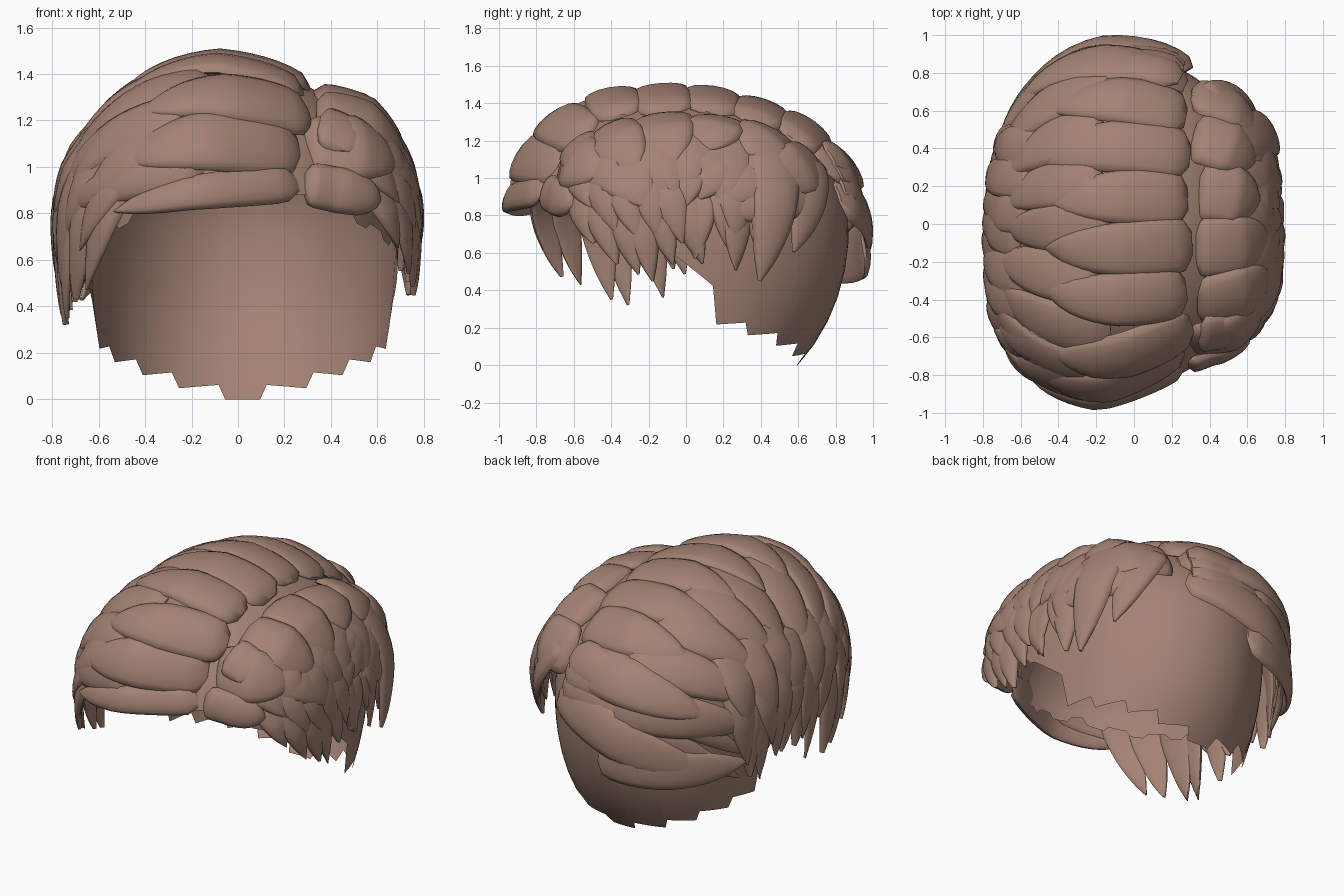
import bpy, bmesh, math, random
from mathutils import Vector

random.seed(4)
cube = bpy.data.objects.get("Cube")
if cube:
    bpy.data.objects.remove(cube)

hair = bpy.data.materials.new("warm brown hair")
hair.use_nodes = True
color = (0.37, 0.225, 0.175, 1)
hair.diffuse_color = color
hair.node_tree.nodes["Principled BSDF"].inputs["Base Color"].default_value = color

CENTRE = Vector((0, 0, 0.72))
RX, RY, RZ = 0.76, 0.95, 0.715


def jitter(amount):
    return random.uniform(-amount, amount)


def field(v):
    """Hair envelope around the head: equals 1 on the surface."""
    front = v.y < 0
    ry = RY
    if front:
        ry -= 0.18 * min(1, max(0, (v.x + 0.2) / 0.6))
    rz = RZ if v.z > 0 else 2.0
    return abs(v.x / RX) ** 2.2 + abs(v.y / ry) ** (3.5 if front else 2.15) + (v.z / rz) ** 2


def project(p):
    v = p - CENTRE
    low, high = 0.1, 5.0
    for _ in range(20):
        mid = (low + high) / 2
        if field(v * mid) > 1:
            high = mid
        else:
            low = mid
    return v * low + CENTRE


def normal(p):
    v, e = p - CENTRE, 0.01
    axes = (Vector((e, 0, 0)), Vector((0, e, 0)), Vector((0, 0, e)))
    return Vector([field(v + a) - field(v - a) for a in axes]).normalized()


def swept(a, phi):
    """Point at angle a from the middle plane, phi from the front over the top."""
    a, phi = math.radians(a), math.radians(phi)
    return CENTRE + Vector((RX * math.sin(a), -RY * math.cos(a) * math.cos(phi),
                            RZ * math.cos(a) * math.sin(phi)))


def side_point(side, y, z):
    h = max(0, z - CENTRE.z) / RZ
    x = RX * math.sqrt(max(0.08, 1 - abs(y / RY) ** 3 - h * h))
    return Vector((side * x, y, z))


def lock(bm, root, tip, half_width, thick, lifts, taper=2.0, bend=0.0, tilt=0.0):
    """Domed leaf-shaped lock on the envelope; lifts are its heights at root and tip."""
    steps, arc = 14, 8
    root, tip = project(root), project(tip)
    path = []
    for i in range(steps + 1):
        t = i / steps
        p = root.lerp(tip, t)
        p.z += bend * math.sin(math.pi * t)
        path.append(project(p))
    rings = []
    for i, p in enumerate(path):
        t = i / steps
        along = path[min(i + 1, steps)] - path[max(i - 1, 0)]
        across = along.cross(normal(p)).normalized()
        if t < 0.16:
            prof = 0.45 + 0.55 * math.sqrt(1 - (1 - t / 0.16) ** 2)
        else:
            prof = max(0.03, 1 - ((t - 0.16) / 0.84) ** taper) ** 0.8
        lift = lifts[0] + (lifts[1] - lifts[0]) * min(1, 2 * t)
        ring = []
        for k in range(2 * arc):
            ang = math.pi * k / arc
            q = project(p + across * (math.cos(ang) * half_width * prof))
            up = math.sin(ang)
            bulge = thick * prof ** 0.5 * (abs(up) ** 0.7 if up > 0 else 0.45 * up)
            if i == 0:
                bulge *= 0.4
            ring.append(bm.verts.new(q + normal(q) * (lift + bulge + tilt * math.cos(ang))))
        rings.append(ring)
    n = 2 * arc
    for r0, r1 in zip(rings, rings[1:]):
        for k in range(n):
            bm.faces.new((r0[k], r0[(k + 1) % n], r1[(k + 1) % n], r1[k]))
    bm.faces.new(rings[0])
    bm.faces.new(rings[-1])


def finish(name, bm, angle=50):
    bmesh.ops.recalc_face_normals(bm, faces=bm.faces[:])
    mesh = bpy.data.meshes.new(name)
    bm.to_mesh(mesh)
    bm.free()
    obj = bpy.data.objects.new(name, mesh)
    bpy.context.collection.objects.link(obj)
    mesh.materials.append(hair)
    bpy.ops.object.select_all(action='DESELECT')
    obj.select_set(True)
    bpy.context.view_layer.objects.active = obj
    bpy.ops.object.shade_smooth_by_angle(angle=math.radians(angle))


# Scalp cap with a stepped lower hem
def hem(deg):
    if deg < 78:
        step = int(deg / 18.5 + 0.5)
        return 0.055 * step - 0.0008 * (deg - 18.5 * step) * min(1, step)
    if deg < 95:
        return 0.4 + 0.2 * (deg - 78) / 17
    return 0.6 + 0.03 * (int(deg / 9) % 2) + 0.25 * min(1, (deg - 95) / 60)


bm = bmesh.new()
columns, rows = 144, 16
top = bm.verts.new((0.02, 0, CENTRE.z + 0.69))
grid = []
for c in range(columns):
    deg = 360 * c / columns
    drop = hem(min(deg, 360 - deg)) - CENTRE.z
    low = math.asin(drop / (0.99 if drop < 0 else 0.69))
    th = math.radians(deg)
    column = []
    for r in range(1, rows + 1):
        el = math.pi / 2 + (low - math.pi / 2) * r / rows
        height = (0.69 if el > 0 else 0.99) * math.sin(el)
        wide = math.cos(el) ** (1 if el > 0 else 0.4)
        column.append(bm.verts.new((0.02 + 0.67 * wide * math.sin(th),
                                    0.87 * math.cos(el) * math.cos(th),
                                    CENTRE.z + height)))
    grid.append(column)
for c in range(columns):
    a, b = grid[c], grid[(c + 1) % columns]
    bm.faces.new((top, a[0], b[0]))
    for r in range(rows - 1):
        bm.faces.new((a[r], a[r + 1], b[r + 1], b[r]))
finish("scalp_cap", bm)

# Locks swept from the parting across the crown, in two overlapping layers
crown, under = bmesh.new(), bmesh.new()
count = 10
for i in range(count):
    phi = 20 + 142 * i / (count - 1)
    fall = 36 * ((phi - 90) / 72) ** 3 if phi > 90 else -9 * ((90 - phi) / 70)
    first = i == 0
    high = 0.024 + jitter(0.01)
    lock(crown, swept(23 + jitter(2), phi), swept(-36 + jitter(12), phi + fall + jitter(4)),
         0.085 if first else 0.155, 0.045, (-0.01 if first else -0.045, high), 2.6, 0,
         jitter(0.012))
    lock(under, swept(-10 + jitter(6), phi + 7 + fall / 2),
         swept(-64 + jitter(6), phi + 4 + fall * 1.2), 0.1 if first else 0.15,
         0.045, (0, 0.012), 2, 0, jitter(0.012))
finish("crown_locks", crown)
finish("crown_under_locks", under)

# Short locks on the other side of the parting
bm = bmesh.new()
for i in range(6):
    phi = 38 + 108 * i / 5
    lock(bm, swept(27 + jitter(2), phi), swept(57 + jitter(6), phi + jitter(5)),
         0.165, 0.05, (-0.06, 0.022), 3.5, 0, jitter(0.012))
    lock(bm, swept(42 + jitter(3), phi + 10), swept(76, phi + 6), 0.14, 0.045,
         (-0.02, 0.015), 2.4, 0, jitter(0.012))
finish("parting_locks", bm)

# Blunt front lock beside the parting
bm = bmesh.new()
lock(bm, Vector((0.3, -0.78, 0.94)), Vector((0.68, -0.66, 0.87)), 0.1, 0.05,
     (-0.01, 0.015), 5)
finish("front_left_lock", bm)

# Layered side locks hanging down to pointed tips
for side, label, low, front in ((-1, "right", 0.35, -0.76), (1, "left", 0.49, -0.6)):
    bm = bmesh.new()
    layers = ((10, 0.94, low, 0.1, (-0.02, 0), 1.5),
              (9, 1.06, low + 0.2, 0.11, (-0.01, 0.012), 1.8),
              (8, 1.2, low + 0.38, 0.125, (-0.01, 0.02), 2.2))
    for number, z0, z1, half, lifts, taper in layers:
        for i in range(number):
            y = front + (0.4 - front) * i / (number - 1) + jitter(0.03)
            end = z1 + jitter(0.06)
            if -0.12 < y < 0.22:
                end += 0.1
            if y < -0.55:
                end += 0.14
            lean = 0.1 if y < 0 else 0.0
            lock(bm, side_point(side, y, z0 + jitter(0.05)),
                 side_point(side, y + lean + jitter(0.03), end), half, 0.04, lifts,
                 taper, 0, jitter(0.012))
    finish(label + "_side_locks", bm)

# Large tapering locks behind the left ear
bm = bmesh.new()
lock(bm, Vector((0.5, 0.45, 1.22)), side_point(1, 0.4, 0.44), 0.15, 0.055, (0, 0.03), 1.7)
lock(bm, Vector((0.42, 0.66, 1.12)), side_point(1, 0.6, 0.6), 0.13, 0.045, (-0.01, 0), 1.7)
finish("rear_side_locks", bm)

# Long locks crossing the back from the parting down to the right
bm = bmesh.new()
for x, y, z0, z1, lift in ((-0.66, 0.42, 0.97, 0.44, -0.015), (-0.68, 0.38, 1.05, 0.58, 0.0),
                           (-0.64, 0.5, 1.15, 0.78, 0.01)):
    lock(bm, Vector((0.27, 0.85, z0)), Vector((x, y, z1)), 0.12, 0.045,
         (lift, lift), 1.8, 0.9 - z1 / 2 - z0 / 2 + lift * 6)
finish("back_locks", bm)
